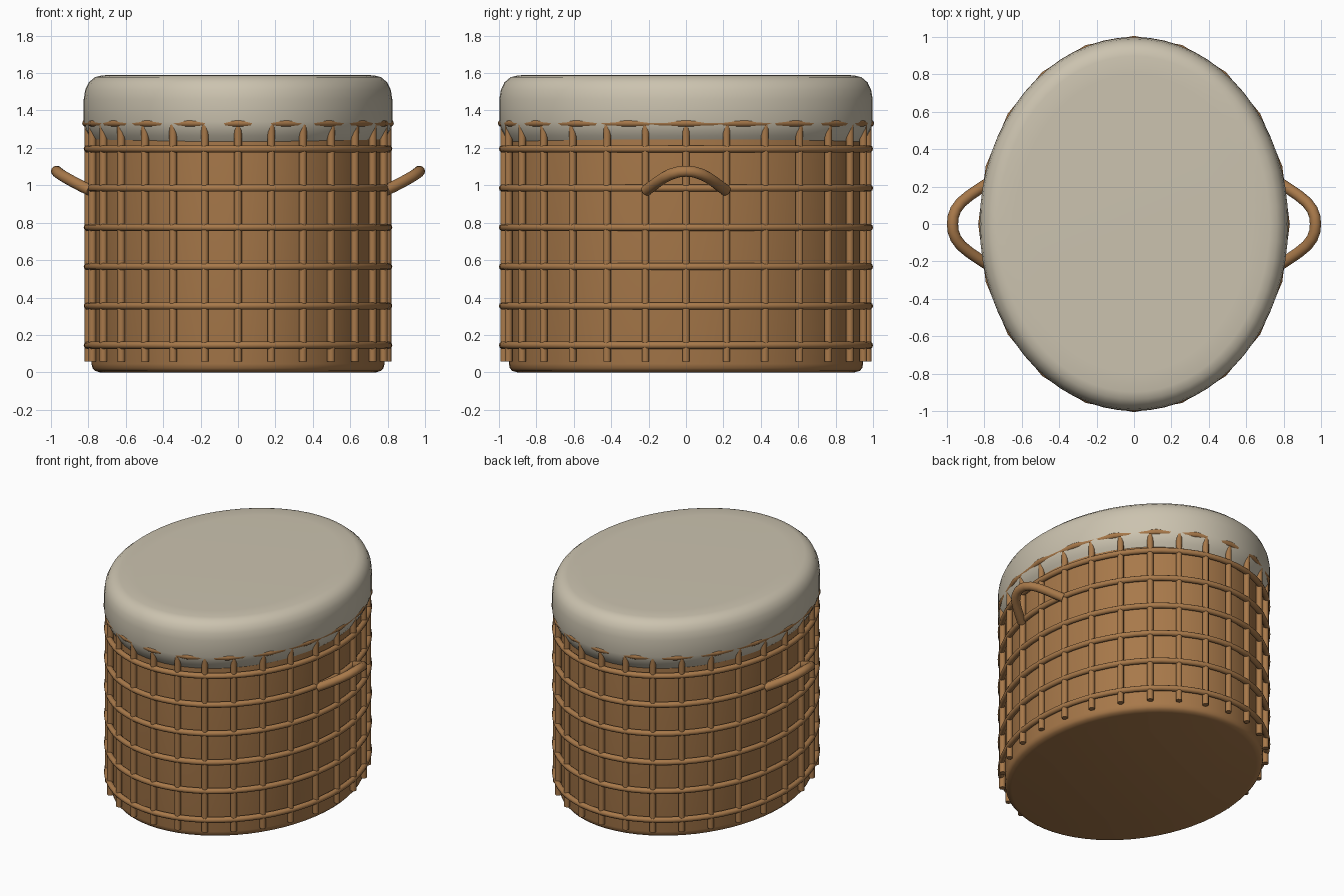
import bpy, bmesh
from math import sin, cos, pi, radians
from mathutils import Vector

cube = bpy.data.objects.get("Cube")
if cube:
    bpy.data.objects.remove(cube)


def material(name, color):
    m = bpy.data.materials.new(name)
    m.use_nodes = True
    m.diffuse_color = color
    m.node_tree.nodes["Principled BSDF"].inputs["Base Color"].default_value = color
    return m


WICKER = material("brown wicker", (0.39, 0.19, 0.068, 1))
FABRIC = material("cream fabric", (0.60, 0.545, 0.43, 1))


def finish(name, bm, mat, angle=40):
    bmesh.ops.recalc_face_normals(bm, faces=bm.faces)
    mesh = bpy.data.meshes.new(name)
    bm.to_mesh(mesh)
    bm.free()
    mesh.materials.append(mat)
    obj = bpy.data.objects.new(name, mesh)
    bpy.context.collection.objects.link(obj)
    bpy.ops.object.select_all(action='DESELECT')
    bpy.context.view_layer.objects.active = obj
    obj.select_set(True)
    bpy.ops.object.shade_smooth_by_angle(angle=radians(angle))
    return obj


def bridge(bm, a, b):
    for i in range(len(a)):
        j = (i + 1) % len(a)
        bm.faces.new((a[i], a[j], b[j], b[i]))


def oval_solid(name, profile, rx, ry, mat, sides=64):
    """Closed oval body; profile is (inset, height) from bottom to top."""
    bm = bmesh.new()
    rings = []
    for inset, z in profile:
        rings.append([bm.verts.new(((rx - inset) * cos(2 * pi * i / sides),
                                    (ry - inset) * sin(2 * pi * i / sides), z))
                      for i in range(sides)])
    for a, b in zip(rings, rings[1:]):
        bridge(bm, a, b)
    bm.faces.new(rings[0])
    bm.faces.new(rings[-1])
    return finish(name, bm, mat)


def tube(name, path, radius, mat, closed=False, sides=10):
    """Sweep a round section along a path, keeping one side axis near vertical."""
    bm = bmesh.new()
    rings, n = [], len(path)
    for i, p in enumerate(path):
        before = path[(i - 1) % n] if closed else path[max(i - 1, 0)]
        after = path[(i + 1) % n] if closed else path[min(i + 1, n - 1)]
        t = (after - before).normalized()
        u = t.cross(Vector((0, 0, 1))).normalized()
        v = u.cross(t)
        rings.append([bm.verts.new(p + radius * (u * cos(2 * pi * k / sides)
                                                 + v * sin(2 * pi * k / sides)))
                      for k in range(sides)])
    for a, b in zip(rings, rings[1:]):
        bridge(bm, a, b)
    if closed:
        bridge(bm, rings[-1], rings[0])
    else:
        bm.faces.new(rings[0])
        bm.faces.new(rings[-1])
    return finish(name, bm, mat)


def oval_path(rx, ry, z, count, offset=0.0):
    angles = [2 * pi * (i + offset) / count for i in range(count)]
    return [Vector((rx * cos(a), ry * sin(a), z)) for a in angles]


# Basket wall with rounded foot
oval_solid("basket_body", [(0.045, 0), (0.018, 0.008), (0.005, 0.022), (0, 0.045), (0, 1.245)],
           0.783, 0.947, WICKER)

# Padded lid, tucked in underneath
oval_solid("cushion_lid",
           [(0.05, 1.235), (0.028, 1.265), (0.01, 1.30), (0, 1.34), (0, 1.46), (0.008, 1.51),
            (0.027, 1.55), (0.06, 1.578), (0.1, 1.588), (0.2, 1.59)],
           0.825, 0.998, FABRIC)

# Horizontal hoops
for i in range(6):
    tube(f"hoop_{i + 1}", oval_path(0.805, 0.98, 0.145 + 0.21 * i, 64), 0.02, WICKER, True)

# Stitched cord that dips in and out of the lid fabric
tube("lid_cord", oval_path(0.813, 0.986, 1.332, 20), 0.02, WICKER, True)

# Upright stakes, sinking into the lid at the top
bm = bmesh.new()
for p in oval_path(0.799, 0.973, 0, 28):
    rings = [[bm.verts.new((p.x + 0.021 * cos(k * pi / 5), p.y + 0.021 * sin(k * pi / 5), z))
              for k in range(10)] for z in (0.057, 1.33)]
    bridge(bm, *rings)
    for ring in rings:
        bm.faces.new(ring)
finish("stakes", bm, WICKER)

# Bent carrying handles on both sides
half = [(0.79, 0.212, 0.973), (0.83, 0.186, 0.992), (0.88, 0.152, 1.018), (0.925, 0.115, 1.043),
        (0.953, 0.077, 1.061), (0.967, 0.038, 1.072), (0.97, 0, 1.075)]
for side, sx in (("left", 1), ("right", -1)):
    path = [Vector((x * sx, y, z)) for x, y, z in half]
    path += [Vector((x * sx, -y, z)) for x, y, z in half[-2::-1]]
    tube(f"{side}_handle", path, 0.03, WICKER, sides=14)
